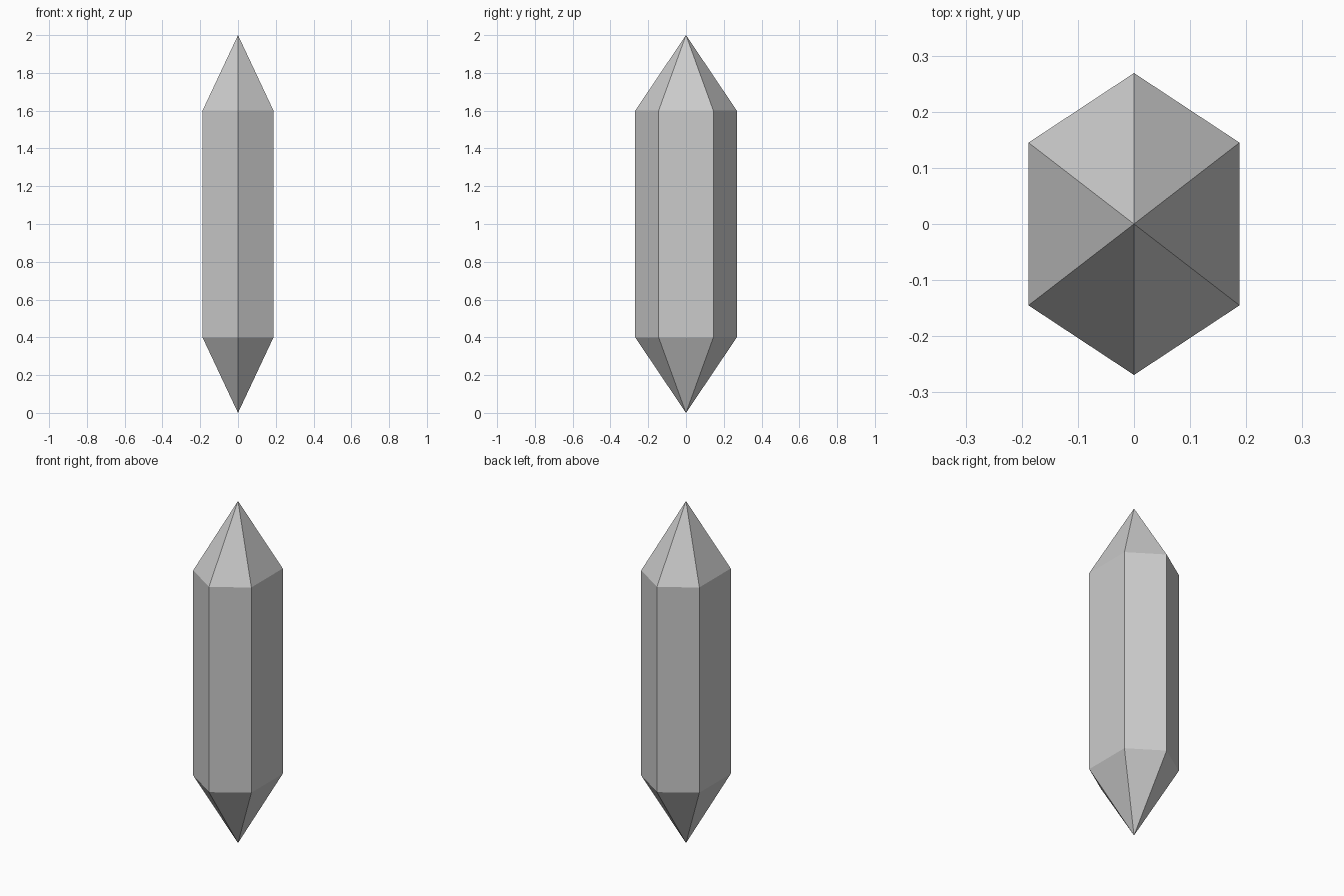
import bpy, bmesh

if "Cube" in bpy.data.objects:
    bpy.data.objects.remove(bpy.data.objects["Cube"])

# Six-sided crystal: cross-section stretched along y, pointed at both ends
SECTION = [(0, -0.269), (0.188, -0.145), (0.188, 0.145),
           (0, 0.269), (-0.188, 0.145), (-0.188, -0.145)]
Z_LOW, Z_HIGH, Z_TIP = 0.4, 1.6, 2.0

bm = bmesh.new()
low = [bm.verts.new((x, y, Z_LOW)) for x, y in SECTION]
high = [bm.verts.new((x, y, Z_HIGH)) for x, y in SECTION]
bottom_tip = bm.verts.new((0, 0, 0))
top_tip = bm.verts.new((0, 0, Z_TIP))

# Straight shaft and both points, one side at a time
for i in range(len(SECTION)):
    j = (i + 1) % len(SECTION)
    bm.faces.new((low[i], low[j], high[j], high[i]))
    bm.faces.new((high[i], high[j], top_tip))
    bm.faces.new((low[j], low[i], bottom_tip))

mesh = bpy.data.meshes.new("crystal")
bm.to_mesh(mesh)
bm.free()
bpy.context.collection.objects.link(bpy.data.objects.new("crystal", mesh))
